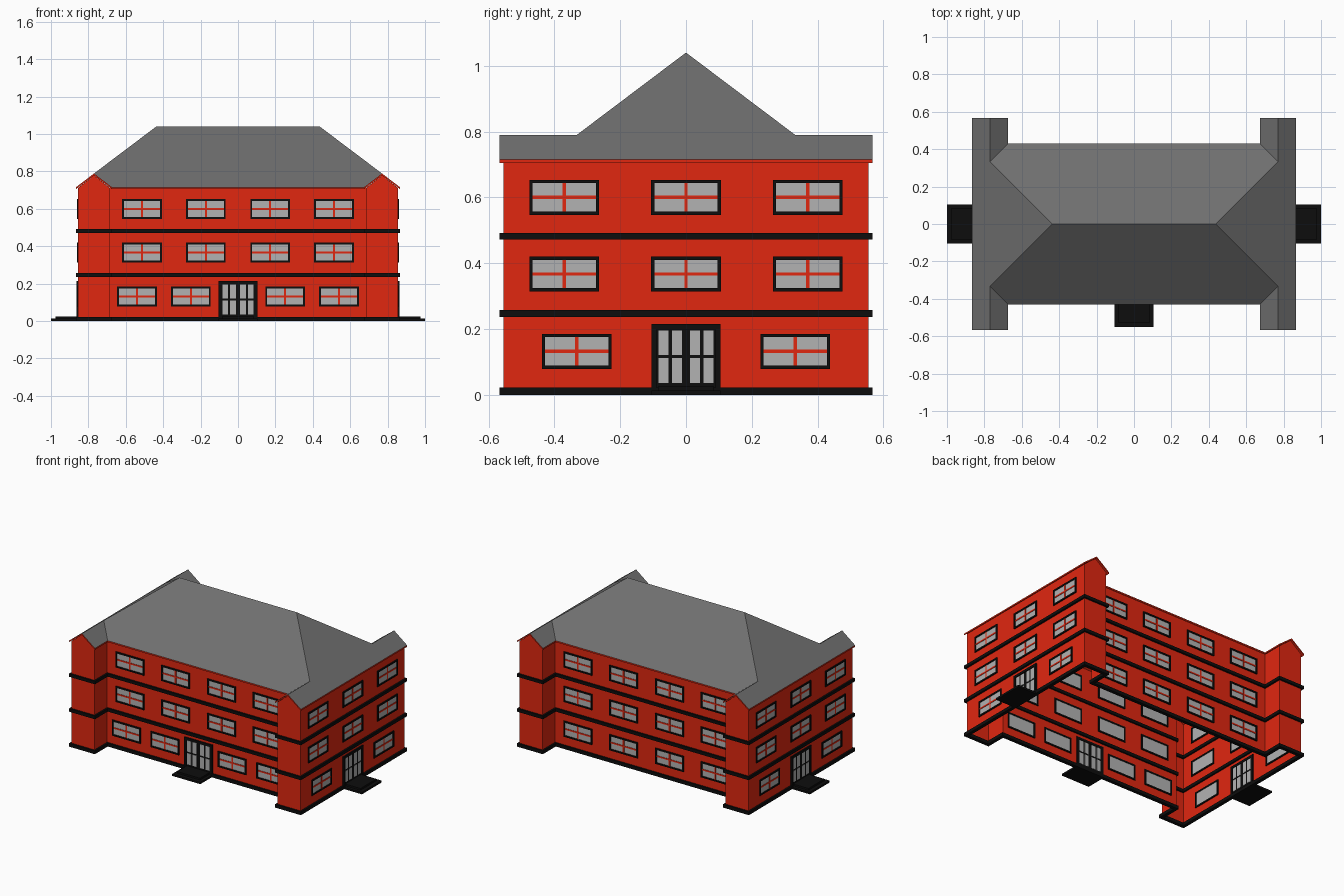
import bpy, bmesh
from math import radians
from mathutils import Matrix

if "Cube" in bpy.data.objects:
    bpy.data.objects.remove(bpy.data.objects["Cube"])


def material(name, rgb):
    m = bpy.data.materials.new(name)
    m.diffuse_color = (*rgb, 1)
    m.use_nodes = True
    m.node_tree.nodes["Principled BSDF"].inputs["Base Color"].default_value = m.diffuse_color
    return m


RED = material("red brick", (0.75, 0.02, 0.005))
BLACK = material("black trim", (0.004, 0.004, 0.004))
GLASS = material("pale glass", (0.45, 0.45, 0.45))
SLATE = material("grey slate", (0.16, 0.16, 0.16))


def finish(name, bm, *mats):
    bmesh.ops.recalc_face_normals(bm, faces=bm.faces)
    me = bpy.data.meshes.new(name)
    bm.to_mesh(me)
    bm.free()
    for m in mats:
        me.materials.append(m)
    ob = bpy.data.objects.new(name, me)
    bpy.context.collection.objects.link(ob)
    return ob


def plan(o=0.0):
    """H-shaped footprint grown outward by o, with a point under each gable peak."""
    X, Y, xi, ym = 0.855 + o, 0.555 + o, 0.685 - o, 0.418 + o
    q = [(xi, -ym), (xi, -Y), (0.77, -Y), (X, -Y)]
    right = q + [(x, -y) for x, y in reversed(q)]
    return right + [(-x, -y) for x, y in right]


def boxes(name, mat, items, place):
    """Boxes given as (u0, u1, d0, d1, z0, z1): along wall, outward, up."""
    bm = bmesh.new()
    for u0, u1, d0, d1, z0, z1 in items:
        m = (place @ Matrix.Translation(((u0 + u1) / 2, -(d0 + d1) / 2, (z0 + z1) / 2))
             @ Matrix.Diagonal((u1 - u0, d1 - d0, z1 - z0, 1)))
        bmesh.ops.create_cube(bm, size=1, matrix=m)
    finish(name, bm, mat)


# Wall shell, open below, rising to gable peaks on the wings
bm = bmesh.new()
pts = plan()
low = [bm.verts.new((x, y, 0.005)) for x, y in pts]
top = [bm.verts.new((x, y, 0.779 if abs(x) == 0.77 else 0.712)) for x, y in pts]
for i in range(len(pts)):
    j = (i + 1) % len(pts)
    bm.faces.new((low[i], low[j], top[j], top[i]))
finish("walls", bm, RED)

# Plinth and storey bands
for name, z0, z1 in (("plinth", 0, 0.022), ("lower_band", 0.236, 0.257), ("upper_band", 0.472, 0.492)):
    bm = bmesh.new()
    rings = [[bm.verts.new((x, y, z)) for x, y in plan(o)]
             for o, z in ((0.012, z0), (0.012, z1), (-0.01, z1), (-0.01, z0))]
    for k in range(4):
        a, b = rings[k], rings[(k + 1) % 4]
        for i in range(len(a)):
            j = (i + 1) % len(a)
            bm.faces.new((a[i], a[j], b[j], b[i]))
    finish(name, bm, BLACK)

# Hipped main roof meeting the wing gables; slate on top, red edge below
E, R, T = 0.715, 0.789, 1.04
bm = bmesh.new()
cache = {}


def v(x, y, z):
    key = (x, y, z)
    if key not in cache:
        cache[key] = bm.verts.new(key)
    return cache[key]


for s in (1, -1):
    bm.faces.new([v(*p) for p in (
        (-0.437, 0, T), (0.437, 0, T), (0.77, s * 0.333, R), (0.673, s * 0.43, E),
        (-0.673, s * 0.43, E), (-0.77, s * 0.333, R))])
    bm.faces.new([v(s * x, y, z) for x, y, z in (
        (0.437, 0, T), (0.77, -0.333, R), (0.77, -0.567, R), (0.867, -0.567, E),
        (0.867, 0.567, E), (0.77, 0.567, R), (0.77, 0.333, R))])
    for t in (1, -1):
        bm.faces.new([v(s * x, t * y, z) for x, y, z in (
            (0.77, 0.333, R), (0.673, 0.43, E), (0.673, 0.567, E), (0.77, 0.567, R))])
slate = list(bm.faces)
ext = bmesh.ops.extrude_face_region(bm, geom=slate, use_keep_orig=True)
bmesh.ops.translate(bm, vec=(0, 0, -0.01),
                    verts=[g for g in ext["geom"] if isinstance(g, bmesh.types.BMVert)])
for f in bm.faces:
    f.material_index = 1
for f in slate:
    f.material_index = 0
finish("roof", bm, SLATE, RED)

# Windows, doors and steps on each side
UP, MID, LOW = 0.6, 0.367, 0.132
four = (-0.513, -0.172, 0.172, 0.513)
three = (-0.37, 0, 0.37)
front = [(u, z) for z in (UP, MID) for u in four] + [(u, LOW) for u in (-0.54, -0.252, 0.252, 0.54)]
side = [(u, z) for z in (UP, MID) for u in three] + [(u, LOW) for u in (-0.332, 0.332)]
back = [(u, z) for z in (UP, MID, LOW) for u in four]
W, H, F, B = 0.106, 0.053, 0.01, 0.005

for name, angle, dist, wins, door in (("front", 0, 0.418, front, True),
                                      ("right", 90, 0.855, side, True),
                                      ("back", 180, 0.418, back, False),
                                      ("left", 270, 0.855, side, True)):
    place = Matrix.Rotation(radians(angle), 4, "Z") @ Matrix.Translation((0, -dist, 0))
    frames, panes, bars = [], [], []
    for u, z in wins:
        for s in (-1, 1):
            a, b = sorted((u + s * W, u + s * (W - F)))
            frames.append((a, b, -0.006, 0.007, z - H, z + H))
            a, b = sorted((z + s * H, z + s * (H - F)))
            frames.append((u - W + F, u + W - F, -0.006, 0.007, a, b))
        panes.append((u - W + F, u + W - F, -0.003, 0.002, z - H + F, z + H - F))
        bars.append((u - B, u + B, 0.001, 0.005, z - H + F, z + H - F))
        bars.append((u - W + F, u + W - F, 0.001, 0.0045, z - B, z + B))
    boxes(name + "_window_frames", BLACK, frames, place)
    boxes(name + "_window_glass", GLASS, panes, place)
    boxes(name + "_glazing_bars", RED, bars, place)
    if door:
        boxes(name + "_door", BLACK, [(-0.09, 0.09, -0.004, 0.004, 0.02, 0.2),
                                      (-0.105, -0.089, -0.006, 0.009, 0.02, 0.215),
                                      (0.089, 0.105, -0.006, 0.009, 0.02, 0.215),
                                      (-0.089, 0.089, -0.006, 0.009, 0.199, 0.215)], place)
        boxes(name + "_door_glass", GLASS,
              [(c - 0.015, c + 0.015, -0.0055, 0.0055, z0, z1)
               for c in (-0.068, -0.027, 0.027, 0.068)
               for z0, z1 in ((0.035, 0.111), (0.121, 0.196))], place)
        end = 0.145 if dist > 0.5 else 0.134
        boxes(name + "_steps", BLACK, [(-0.105, 0.105, 0.005, end, 0, 0.013),
                                       (-0.085, 0.085, 0.005, end - 0.025, 0.012, 0.025)], place)
